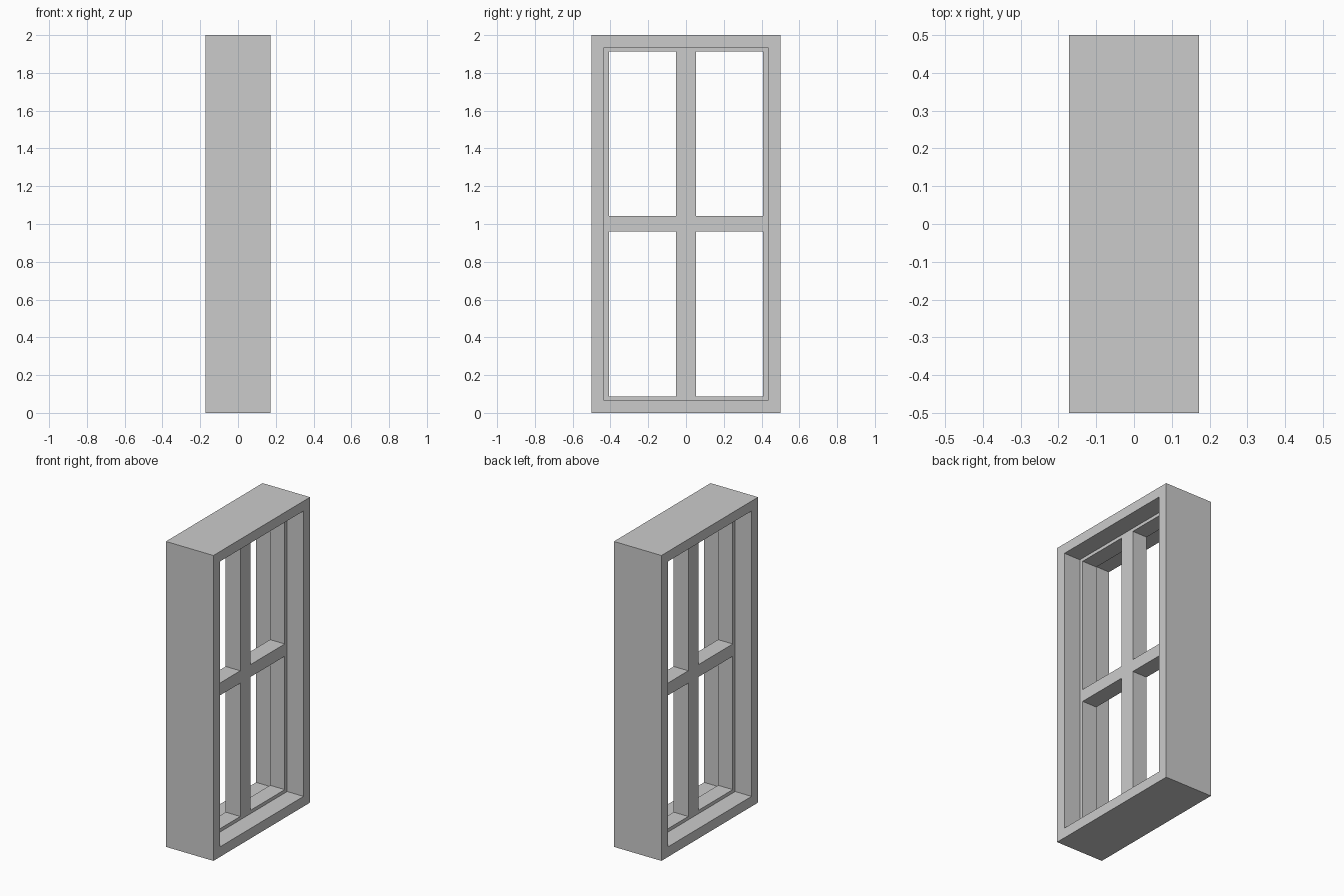
import bpy, bmesh

if "Cube" in bpy.data.objects:
    bpy.data.objects.remove(bpy.data.objects["Cube"])


def lattice(name, ys, zs, depth):
    """Flat grid in the YZ plane with odd/odd cells left open, thickened along X."""
    bm = bmesh.new()
    v = [[bm.verts.new((-depth, y, z)) for z in zs] for y in ys]
    for i in range(len(ys) - 1):
        for j in range(len(zs) - 1):
            if not (i % 2 and j % 2):
                bm.faces.new((v[i][j], v[i][j + 1], v[i + 1][j + 1], v[i + 1][j]))
    ext = bmesh.ops.extrude_face_region(bm, geom=bm.faces[:], use_keep_orig=True)
    moved = [g for g in ext["geom"] if isinstance(g, bmesh.types.BMVert)]
    bmesh.ops.translate(bm, verts=moved, vec=(2 * depth, 0, 0))
    bmesh.ops.recalc_face_normals(bm, faces=bm.faces[:])
    me = bpy.data.meshes.new(name)
    bm.to_mesh(me)
    bm.free()
    ob = bpy.data.objects.new(name, me)
    bpy.context.collection.objects.link(ob)
    return ob


# deep outer casing
lattice("outer_frame", (-0.5, -0.433, 0.433, 0.5), (0, 0.066, 1.935, 2), 0.172)

# thinner inner sash with crossing glazing bars, four open panes
lattice("sash", (-0.433, -0.408, -0.052, 0.052, 0.408, 0.433),
        (0.066, 0.088, 0.961, 1.042, 1.914, 1.935), 0.053)
